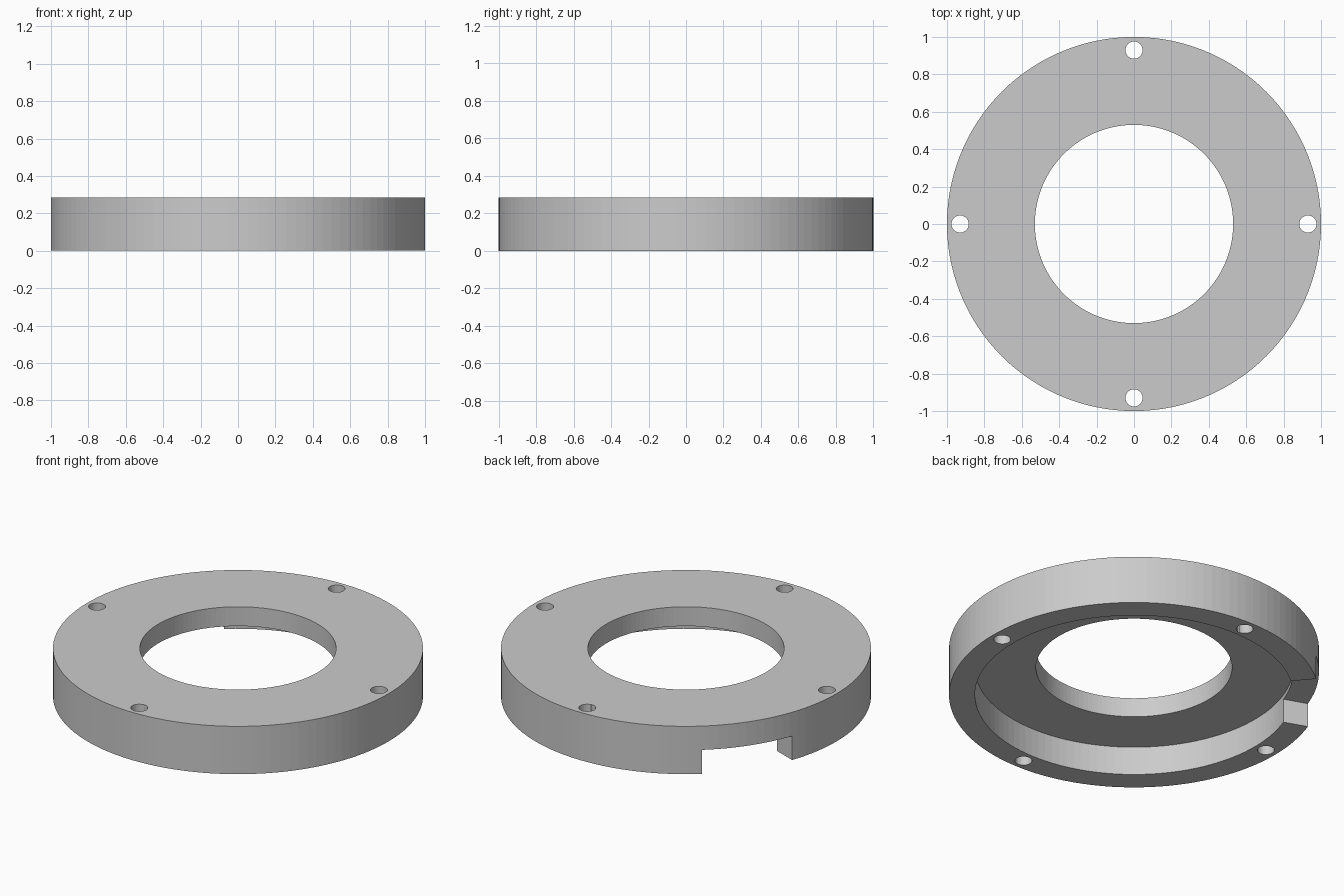
import bpy
import bmesh
from math import cos, sin, pi, radians

cube = bpy.data.objects.get("Cube")
if cube:
    bpy.data.objects.remove(cube, do_unlink=True)

HEIGHT = 0.285
OUTER, RECESS, BORE = 1.0, 0.86, 0.53
RECESS_DEPTH, SLOT_HEIGHT = 0.17, 0.143
SIDES = 120

grey = bpy.data.materials.new("plain grey")
grey.use_nodes = True
colour = (0.6, 0.6, 0.6, 1)
grey.diffuse_color = colour
grey.node_tree.nodes["Principled BSDF"].inputs["Base Color"].default_value = colour


def make_object(name, bm):
    bmesh.ops.recalc_face_normals(bm, faces=bm.faces)
    mesh = bpy.data.meshes.new(name)
    bm.to_mesh(mesh)
    bm.free()
    mesh.materials.append(grey)
    obj = bpy.data.objects.new(name, mesh)
    bpy.context.collection.objects.link(obj)
    return obj


def lathe(name, profile):
    """Sweep a closed (radius, height) profile around the z axis."""
    bm = bmesh.new()
    rings = []
    for i in range(SIDES):
        a = 2 * pi * i / SIDES
        rings.append([bm.verts.new((r * cos(a), r * sin(a), z)) for r, z in profile])
    n = len(profile)
    for i in range(SIDES):
        here, after = rings[i], rings[(i + 1) % SIDES]
        for j in range(n):
            k = (j + 1) % n
            bm.faces.new((here[j], after[j], after[k], here[k]))
    return make_object(name, bm)


def prism(name, outline, bottom, top):
    """Extrude a flat outline between two heights."""
    bm = bmesh.new()
    face = bm.faces.new([bm.verts.new((x, y, bottom)) for x, y in outline])
    new = bmesh.ops.extrude_face_region(bm, geom=[face])["geom"]
    verts = [v for v in new if isinstance(v, bmesh.types.BMVert)]
    bmesh.ops.translate(bm, verts=verts, vec=(0, 0, top - bottom))
    return make_object(name, bm)


def polar(r, degrees):
    return r * cos(radians(degrees)), r * sin(radians(degrees))


# Flange ring with a stepped recess underneath
ring = lathe("flange_ring", [
    (OUTER, 0), (OUTER, HEIGHT), (BORE, HEIGHT),
    (BORE, RECESS_DEPTH), (RECESS, RECESS_DEPTH), (RECESS, 0)])

# Bolt holes at the quarter points
cutters = []
for angle in range(0, 360, 90):
    cx, cy = polar(0.93, angle)
    circle = [(cx + 0.046 * cos(2 * pi * i / 32), cy + 0.046 * sin(2 * pi * i / 32))
              for i in range(32)]
    cutters.append(prism("bolt_hole_cutter", circle, -0.1, HEIGHT + 0.1))

# Radial slot through the lower rim
sector = [polar(0.65, 130), polar(1.2, 130), polar(1.2, 160), polar(0.65, 160)]
cutters.append(prism("slot_cutter", sector, -0.1, SLOT_HEIGHT))

# Cut the openings and discard the cutters
bpy.context.view_layer.objects.active = ring
for cutter in cutters:
    cutter.hide_render = True
    mod = ring.modifiers.new("cut", 'BOOLEAN')
    mod.operation = 'DIFFERENCE'
    mod.solver = 'EXACT'
    mod.object = cutter
    bpy.ops.object.modifier_apply(modifier=mod.name)
    bpy.data.objects.remove(cutter, do_unlink=True)
